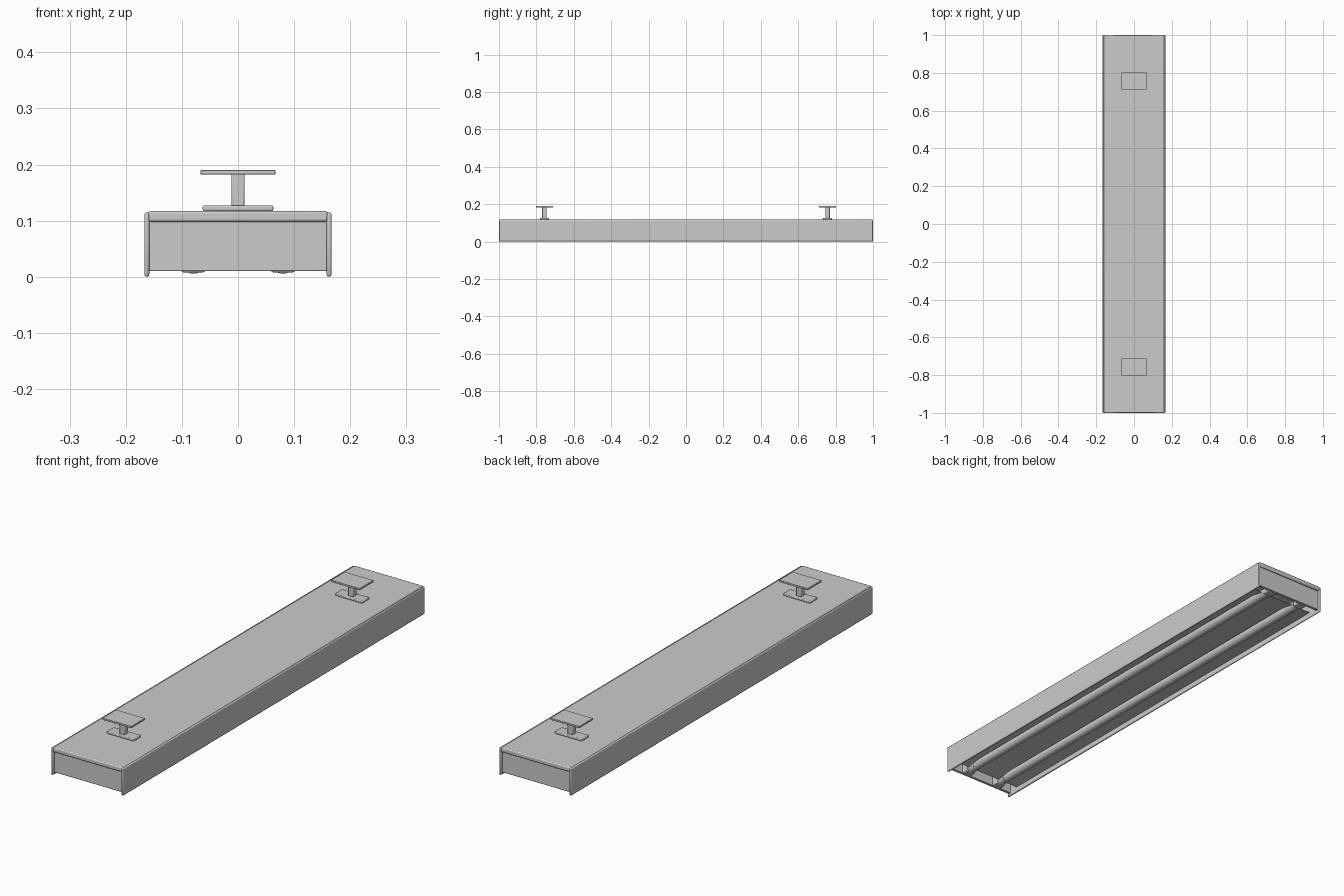
import bpy, bmesh, math

if "Cube" in bpy.data.objects:
    bpy.data.objects.remove(bpy.data.objects["Cube"])

grey = bpy.data.materials.new("light_grey_metal")
grey.diffuse_color = (0.6, 0.6, 0.6, 1)
grey.use_nodes = True
grey.node_tree.nodes["Principled BSDF"].inputs["Base Color"].default_value = grey.diffuse_color


def finish(name, bm, bevel=0, segs=2):
    me = bpy.data.meshes.new(name)
    bm.to_mesh(me)
    bm.free()
    ob = bpy.data.objects.new(name, me)
    bpy.context.collection.objects.link(ob)
    me.materials.append(grey)
    if bevel:
        m = ob.modifiers.new("rounded", "BEVEL")
        m.width = bevel
        m.segments = segs
        m.limit_method = "ANGLE"
    bpy.ops.object.select_all(action="DESELECT")
    bpy.context.view_layer.objects.active = ob
    ob.select_set(True)
    bpy.ops.object.shade_smooth_by_angle(angle=math.radians(35))
    return ob


def box(name, x, y, z, bevel=0, segs=2):
    """Box from (min, max) ranges."""
    bm = bmesh.new()
    bmesh.ops.create_cube(bm, size=1)
    for v in bm.verts:
        v.co = [r[0] + (c + 0.5) * (r[1] - r[0]) for c, r in zip(v.co, (x, y, z))]
    return finish(name, bm, bevel, segs)


def rod(name, x, y0, y1, z, r):
    """Cylinder along y."""
    bm = bmesh.new()
    bmesh.ops.create_cone(bm, cap_ends=True, segments=24, radius1=r, radius2=r, depth=abs(y1 - y0))
    for v in bm.verts:
        v.co = (v.co.x + x, v.co.z + (y0 + y1) / 2, -v.co.y + z)
    return finish(name, bm)


def span(c, half):
    return (c - half, c + half)


# Housing: top cover, long sides and end panels
box("top_cover", (-0.16, 0.16), (-1, 1), (0.098, 0.117), 0.004)
for s, side in ((1, "right"), (-1, "left")):
    box(f"{side}_side_panel", span(s * 0.1625, 0.0045), (-1, 1), (0, 0.115), 0.004)
for s, end in ((1, "back"), (-1, "front")):
    box(f"{end}_end_panel", (-0.159, 0.159), span(s * 0.986, 0.006), (0.01, 0.099), 0.002)

# Reflector: shallow hipped trough above the tubes
bm = bmesh.new()
rim = [bm.verts.new((x, y, 0.02)) for x, y in
       ((-0.157, -0.94), (0.157, -0.94), (0.157, 0.94), (-0.157, 0.94))]
front = bm.verts.new((0, -0.74, 0.066))
back = bm.verts.new((0, 0.74, 0.066))
for f in ((rim[1], rim[0], front), (rim[3], rim[2], back),
          (rim[2], rim[1], front, back), (rim[0], rim[3], back, front)):
    bm.faces.new(f)
finish("reflector", bm)

# Two lamp tubes with end caps and holders
for s, side in ((1, "right"), (-1, "left")):
    x = s * 0.08
    rod(f"{side}_tube", x, -0.95, 0.95, 0.0245, 0.0185)
    for e, end in ((1, "back"), (-1, "front")):
        rod(f"{side}_{end}_tube_cap", x, e * 0.915, e * 0.95, 0.0245, 0.0195)
        box(f"{side}_{end}_holder", span(x, 0.021), span(e * 0.965, 0.016), (0.008, 0.06), 0.003)

# Ceiling mounts: foot, stem and ceiling plate
for s, end in ((1, "back"), (-1, "front")):
    y = s * 0.757
    box(f"{end}_mount_foot", (-0.063, 0.063), span(y, 0.024), (0.117, 0.127), 0.003)
    box(f"{end}_mount_stem", (-0.012, 0.012), span(y, 0.012), (0.125, 0.184), 0.003)
    box(f"{end}_ceiling_plate", (-0.067, 0.067), span(y, 0.046), (0.182, 0.19), 0.001, 1)
